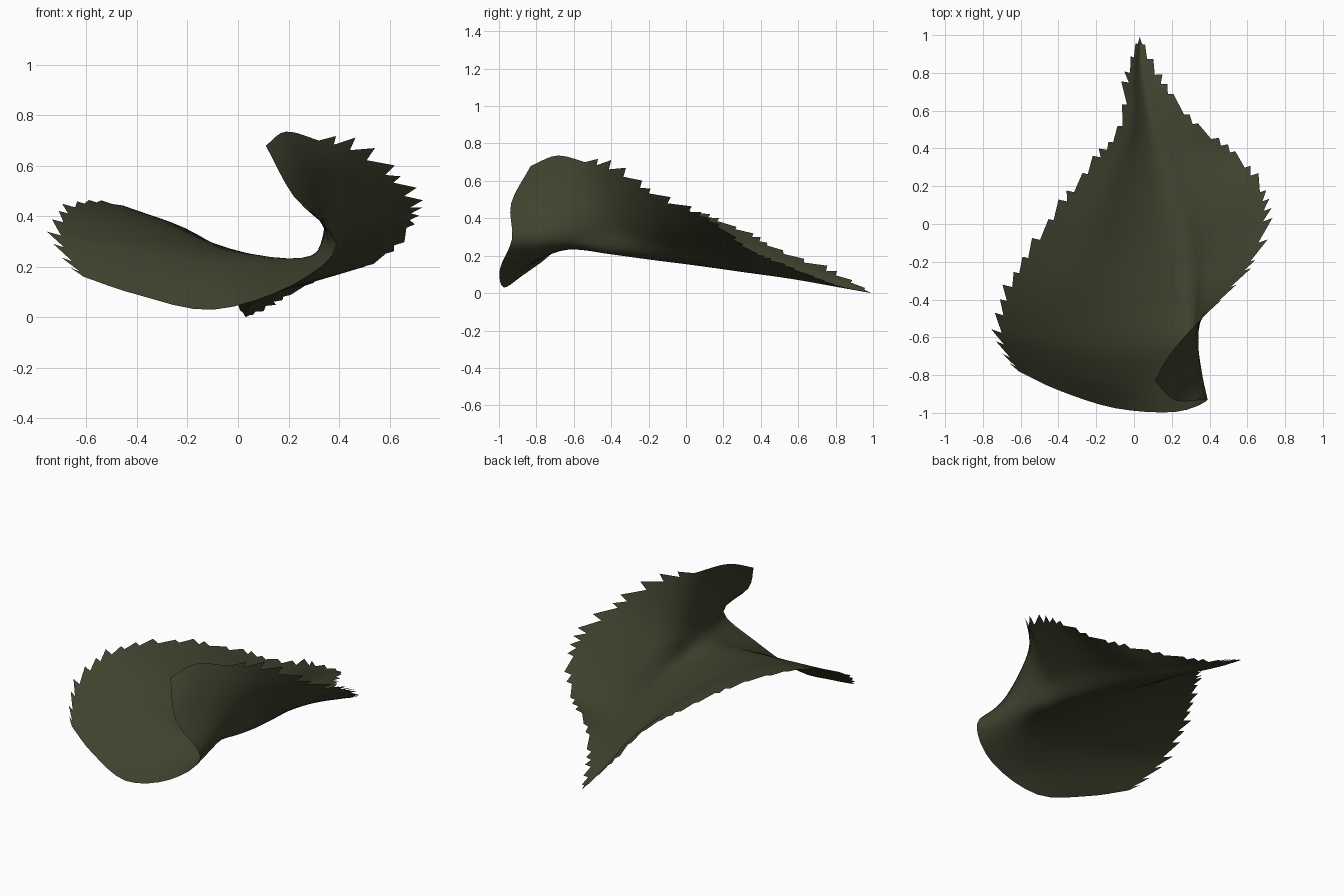
import bpy
import bmesh
import random
from mathutils import Vector

random.seed(4)
cube = bpy.data.objects.get("Cube")
if cube:
    bpy.data.objects.remove(cube, do_unlink=True)

ACROSS = 4      # mesh steps between neighbouring control columns
ALONG = 5       # mesh steps between neighbouring control rows

# Blade sections from tip towards base: left rim, midrib, right rim
blade_sections = [
    [(.03, .99, 0), (.03, .99, 0), (.03, .99, 0)],
    [(-.02, .8, .095), (.04, .8, .035), (.11, .79, .045)],
    [(-.06, .52, .21), (.09, .55, .078), (.31, .53, .145)],
    [(-.21, .31, .32), (.15, .3, .113), (.55, .34, .225)],
    [(-.39, .07, .42), (.21, .05, .148), (.68, .12, .385)],
    [(-.56, -.18, .455), (.26, -.2, .18), (.64, -.15, .505)],
    [(-.66, -.37, .425), (.285, -.42, .21), (.475, -.375, .645)],
]
# Curled sections at the base, seven points each
curl_sections = [
    [(-.7, -.55, .34), (-.4, -.6, .295), (-.05, -.64, .25), (.25, -.63, .235),
     (.335, -.59, .31), (.335, -.56, .52), (.32, -.54, .7)],
    [(-.68, -.66, .26), (-.4, -.75, .2), (-.08, -.83, .15), (.22, -.82, .18),
     (.36, -.79, .29), (.26, -.79, .5), (.19, -.69, .735)],
    [(-.61, -.78, .16), (-.4, -.88, .09), (-.1, -.975, .03), (.22, -.995, .13),
     (.39, -.93, .29), (.22, -.935, .48), (.11, -.83, .68)],
]


def widen(section):
    """Turn rim, midrib, rim into seven points, rounded along the midrib."""
    left, mid, right = map(Vector, section)
    swell = Vector((0, 0, .05)) * (left.z - mid.z)
    hollow = Vector((0, 0, -.04)) * (right.z - mid.z)
    return [left, left.lerp(mid, 1 / 3) + swell, left.lerp(mid, 2 / 3) - swell, mid,
            mid.lerp(right, 1 / 3) + hollow, mid.lerp(right, 2 / 3) + hollow, right]


def spline(points, steps):
    """Smooth curve through all points."""
    p = [Vector(q) for q in points]
    p = [p[0] * 2 - p[1]] + p + [p[-1] * 2 - p[-2]]
    out = []
    for i in range(1, len(p) - 2):
        a, b, c, d = p[i - 1:i + 3]
        for s in range(steps):
            t = s / steps
            out.append(.5 * (2 * b + (c - a) * t + (2 * a - 5 * b + 4 * c - d) * t ** 2
                             + (3 * b - a - 3 * c + d) * t ** 3))
    return out + [p[-2]]


# Smooth grid through the sections
rows = [widen(s) for s in blade_sections] + [list(map(Vector, s)) for s in curl_sections]
rows = [spline(r, ACROSS) for r in rows]
columns = [spline(c, ALONG) for c in zip(*rows)]

bm = bmesh.new()
grid = [[bm.verts.new(p) for p in col] for col in columns]
for a, b in zip(grid, grid[1:]):
    for i in range(len(a) - 1):
        bm.faces.new((a[i], a[i + 1], b[i + 1], b[i]))


def serrate(rim, inner, last):
    """Uneven saw teeth on a rim, leaning towards the tip."""
    i = 1
    while i < last:
        # Each tooth spans a roughly equal stretch of rim
        span = random.uniform(.05, .08)
        j = i + 1
        while j < last and (rim[j].co - rim[i].co).length < span:
            j += 1
        near, far = rim[i], rim[j]
        outward = (near.co - inner[i].co).normalized()
        lean = (near.co - far.co).normalized()
        size = random.uniform(.03, .06) * min(1, (i + 3) / 8)
        apex = bm.verts.new(near.co + outward * size + lean * size * .2)
        bm.faces.new([near, apex] + rim[j:i:-1])
        i = j


serrate(grid[0], grid[1], len(grid[0]) - 1)
serrate(grid[-1], grid[-2], 7 * ALONG)

bmesh.ops.remove_doubles(bm, verts=bm.verts, dist=.0005)
bmesh.ops.recalc_face_normals(bm, faces=bm.faces)
bm.normal_update()
if sum(f.normal.z * f.calc_area() for f in bm.faces) < 0:
    bmesh.ops.reverse_faces(bm, faces=bm.faces)
# Rest the lowest point on the ground
lowest = min(v.co.z for v in bm.verts)
bmesh.ops.translate(bm, verts=bm.verts, vec=(0, 0, -lowest))

mesh = bpy.data.meshes.new("leaf_blade")
bm.to_mesh(mesh)
bm.free()
leaf = bpy.data.objects.new("leaf_blade", mesh)
bpy.context.collection.objects.link(leaf)

# Dull olive leaf colour
olive = bpy.data.materials.new("dull_olive")
olive.use_nodes = True
colour = (.049, .056, .027, 1)
olive.diffuse_color = colour
olive.node_tree.nodes["Principled BSDF"].inputs["Base Color"].default_value = colour
mesh.materials.append(olive)

bpy.context.view_layer.objects.active = leaf
leaf.select_set(True)
bpy.ops.object.shade_smooth_by_angle(angle=1.0)
